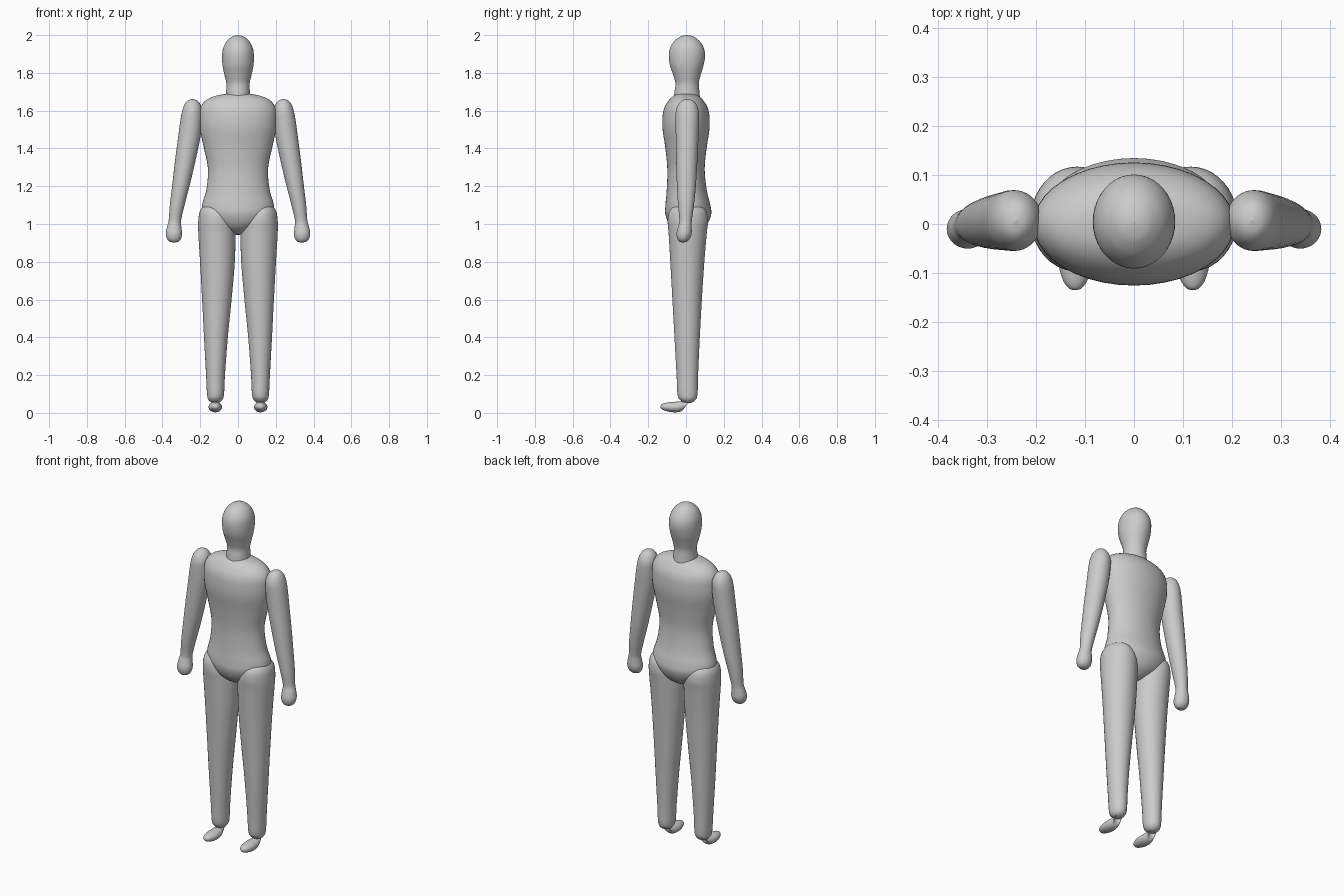
import bpy, bmesh, math

SIDES = 40
STEPS = 6


def catmull(a, b, c, d, t):
    return 0.5 * (2 * b + (c - a) * t + (2 * a - 5 * b + 4 * c - d) * t * t
                  + (3 * b - a - 3 * c + d) * t ** 3)


def loft(name, sections, mirror=False):
    """Smooth skin through elliptical sections (x, y, z, half width, half depth, tilt)."""
    secs = [tuple(s) + (0,) * (6 - len(s)) for s in sections]
    pad = [secs[0]] + secs + [secs[-1]]
    rings = []
    for i in range(len(secs) - 1):
        for k in range(STEPS):
            rings.append([catmull(*v, k / STEPS) for v in zip(*pad[i:i + 4])])
    rings.append(secs[-1])
    bm = bmesh.new()
    loops = []
    for x, y, z, rx, ry, tilt in rings:
        ct, st = math.cos(math.radians(tilt)), math.sin(math.radians(tilt))
        rx, ry = max(rx, 0.001), max(ry, 0.001)
        loop = []
        for j in range(SIDES):
            a = 2 * math.pi * j / SIDES
            d = ry * math.sin(a)
            loop.append(bm.verts.new((x + rx * math.cos(a), y + d * ct, z + d * st)))
        loops.append(loop)
    for lo, hi in zip(loops, loops[1:]):
        for j in range(SIDES):
            n = (j + 1) % SIDES
            bm.faces.new((lo[j], lo[n], hi[n], hi[j]))
    bm.faces.new(loops[0])
    bm.faces.new(loops[-1])
    bmesh.ops.recalc_face_normals(bm, faces=bm.faces)
    for f in bm.faces:
        f.smooth = True
    me = bpy.data.meshes.new(name)
    bm.to_mesh(me)
    bm.free()
    ob = bpy.data.objects.new(name, me)
    bpy.context.collection.objects.link(ob)
    if mirror:
        ob.modifiers.new("mirror", 'MIRROR')
    return ob


# Head and neck
loft("head", [
    (0, .005, 1.66, .066, .070), (0, .005, 1.70, .063, .066), (0, .006, 1.745, .062, .062),
    (0, .005, 1.79, .072, .073), (0, .004, 1.84, .082, .089), (0, .005, 1.89, .084, .096),
    (0, .005, 1.93, .079, .090), (0, .005, 1.965, .062, .070), (0, .005, 1.988, .038, .043),
    (0, .005, 1.997, .018, .020), (0, .005, 2.0, 0, 0)])

# Torso from crotch to shoulders
loft("torso", [
    (0, .012, .942, 0, 0), (0, .012, .948, .035, .035), (0, .012, .975, .095, .080),
    (0, .012, 1.01, .150, .107), (0, .012, 1.055, .184, .122), (0, .010, 1.10, .190, .119),
    (0, .004, 1.18, .168, .106), (0, 0, 1.29, .159, .099), (0, 0, 1.40, .180, .109),
    (0, 0, 1.50, .202, .124), (0, 0, 1.57, .205, .124), (0, 0, 1.615, .199, .115),
    (0, 0, 1.65, .176, .095), (0, 0, 1.673, .135, .073), (0, 0, 1.687, .075, .048),
    (0, 0, 1.69, 0, 0)])

# Arms with mitten hands
loft("arm", [
    (.338, -.015, .902, 0, 0), (.338, -.015, .906, .022, .019), (.339, -.013, .922, .037, .033),
    (.339, -.010, .95, .043, .040), (.338, -.006, .985, .038, .036), (.334, -.002, 1.02, .033, .033),
    (.322, 0, 1.10, .039, .042), (.303, .002, 1.20, .046, .050), (.280, .004, 1.33, .054, .056),
    (.258, .006, 1.46, .059, .060), (.247, .007, 1.55, .058, .062), (.242, .007, 1.60, .053, .060),
    (.241, .007, 1.635, .041, .047), (.241, .007, 1.655, .023, .027), (.241, .007, 1.662, 0, 0)],
    mirror=True)

# Legs
loft("leg", [
    (.120, .010, .052, 0, 0), (.120, .010, .055, .020, .022), (.120, .009, .070, .037, .042),
    (.119, .008, .10, .045, .053), (.119, .007, .20, .050, .057), (.117, .006, .40, .063, .067),
    (.112, .006, .60, .078, .078), (.109, .007, .80, .092, .090), (.112, .009, .95, .098, .101),
    (.116, .010, 1.02, .094, .107), (.122, .010, 1.07, .079, .096), (.125, .010, 1.10, .050, .062),
    (.125, .010, 1.11, 0, 0)],
    mirror=True)

# Feet curving up into the ankles
loft("foot", [
    (.120, -.135, .033, 0, 0, 90), (.120, -.131, .033, .013, .011, 90),
    (.120, -.112, .032, .026, .020, 90), (.120, -.075, .031, .035, .027, 88),
    (.120, -.035, .032, .034, .028, 82), (.120, -.003, .038, .026, .026, 60),
    (.120, .012, .052, .021, .022, 30), (.120, .013, .075, .020, .022, 0)],
    mirror=True)
